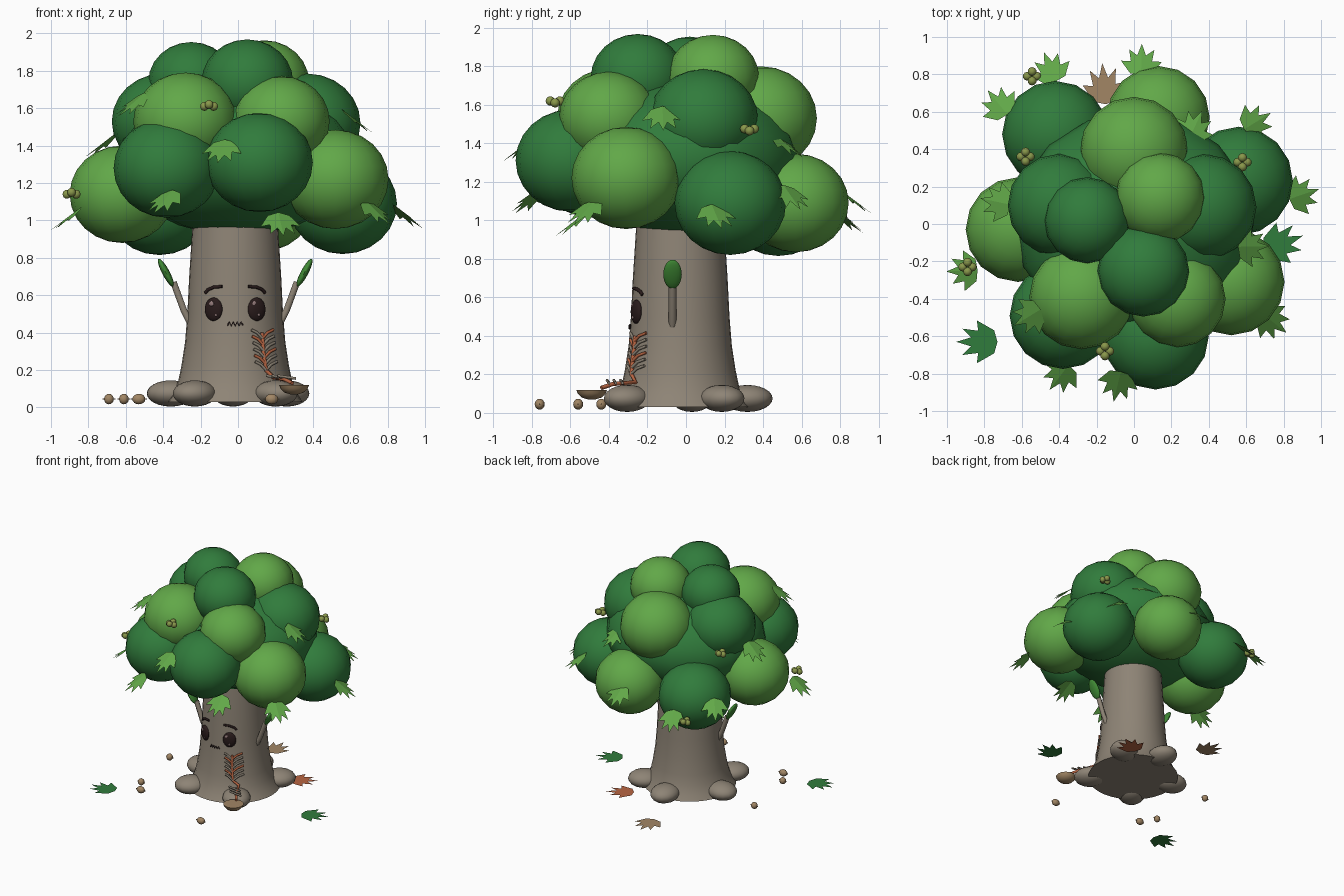
import bpy, bmesh, math, random
from mathutils import Matrix, Vector

random.seed(4)
if "Cube" in bpy.data.objects:
    bpy.data.objects.remove(bpy.data.objects["Cube"])


def material(name, rgb):
    m = bpy.data.materials.new(name)
    m.use_nodes = True
    m.diffuse_color = (*rgb, 1)
    m.node_tree.nodes["Principled BSDF"].inputs["Base Color"].default_value = (*rgb, 1)
    return m


DARK = material("dark_green", (.03, .2, .045))
LIGHT = material("light_green", (.12, .39, .065))
BARK = material("bark", (.27, .23, .18))
BLACK = material("eye_brown", (.022, .011, .011))
SHINE = material("eye_shine", (.3, .2, .2))
OLIVE = material("berry_olive", (.25, .31, .07))
TAN = material("nut_tan", (.36, .24, .13))
RUST = material("rust", (.48, .13, .055))
SPROUT = material("sprout_green", (.05, .25, .035))


def finish(name, bm, mat, smooth=True):
    me = bpy.data.meshes.new(name)
    bmesh.ops.recalc_face_normals(bm, faces=bm.faces)
    bm.to_mesh(me)
    bm.free()
    me.materials.append(mat)
    if smooth:
        me.shade_smooth()
        me.set_sharp_from_angle(angle=math.radians(50))
    ob = bpy.data.objects.new(name, me)
    bpy.context.collection.objects.link(ob)
    return ob


def ball(name, loc, size, mat, rot=None, seg=16, rings=12):
    bm = bmesh.new()
    bmesh.ops.create_uvsphere(bm, u_segments=seg, v_segments=rings, radius=1)
    turn = rot.to_4x4() if rot else Matrix()
    bm.transform(Matrix.Translation(loc) @ turn @ Matrix.Diagonal((*size, 1)))
    return finish(name, bm, mat)


def lathe(name, profile, centre, mat, seg=32):
    bm = bmesh.new()
    rows = []
    for r, z in profile:
        ring = [math.tau * i / seg for i in range(seg)]
        rows.append([bm.verts.new((centre[0] + r * math.cos(a),
                                   centre[1] + r * math.sin(a), z)) for a in ring])
    for low, high in zip(rows, rows[1:]):
        for i in range(seg):
            j = (i + 1) % seg
            bm.faces.new((low[i], low[j], high[j], high[i]))
    bm.faces.new(rows[0])
    bm.faces.new(rows[-1])
    return finish(name, bm, mat)


def tube(name, points, radius, mat):
    cu = bpy.data.curves.new(name, "CURVE")
    cu.dimensions = "3D"
    cu.bevel_depth = radius
    cu.bevel_resolution = 1
    cu.use_fill_caps = True
    sp = cu.splines.new("POLY")
    sp.points.add(len(points) - 1)
    for p, co in zip(sp.points, points):
        p.co = (*co, 1)
    cu.materials.append(mat)
    ob = bpy.data.objects.new(name, cu)
    bpy.context.collection.objects.link(ob)
    return ob


# Pointed leaf: two halves meeting at the midrib
HALF = [(.28, .08), (.52, .5), (.27, .47), (.32, .85), (.11, .64)]


def leaf(name, pos, azimuth, droop, mat, size=.22, fold=.15):
    bm = bmesh.new()
    base, tip = bm.verts.new((0, -.5, 0)), bm.verts.new((0, .5, 0))
    for s in (1, -1):
        side = [bm.verts.new((s * u, v - .5, -fold * u)) for u, v in HALF]
        bm.faces.new([base] + side + [tip])
    along = Vector((math.cos(azimuth) * math.cos(droop),
                    math.sin(azimuth) * math.cos(droop), -math.sin(droop)))
    across = along.cross(Vector((0, 0, 1))).normalized()
    rot = Matrix((across, along, across.cross(along))).transposed().to_4x4()
    bm.transform(Matrix.Translation(pos) @ rot @ Matrix.Scale(size, 4))
    return finish(name, bm, mat, smooth=False)


# Trunk and roots
CX, CY = -.015, -.03
PROFILE = [(.36, .03), (.335, .07), (.305, .14), (.288, .22), (.268, .35),
           (.256, .5), (.246, .7), (.232, .92), (.22, 1.1)]
lathe("trunk", PROFILE, (CX, CY), BARK)
for i, deg in enumerate((38, 92, 170, 232, 308)):
    a = math.radians(deg)
    ball(f"root_{i}", (CX + .35 * math.cos(a), CY + .35 * math.sin(a), .075),
         (.13, .11, .07), BARK, Matrix.Rotation(a, 3, "Z"))


def on_trunk(x, z, lift=0.0):
    """Point on the front of the trunk."""
    for (r0, z0), (r1, z1) in zip(PROFILE, PROFILE[1:]):
        if z0 <= z <= z1:
            r = r0 + (r1 - r0) * (z - z0) / (z1 - z0)
    return Vector((x, CY - math.sqrt(r * r - (x - CX) ** 2) - lift, z))


# Canopy
ball("canopy_core", (0, 0, 1.33), (.64, .6, .41), DARK)
CLUMPS = [
    (-.25, .02, 1.74, .23, DARK), (.14, .14, 1.74, .24, LIGHT), (.05, -.25, 1.74, .245, DARK),
    (0, .39, 1.53, .29, LIGHT), (.37, .09, 1.52, .285, DARK), (.23, -.4, 1.53, .26, LIGHT),
    (-.28, -.39, 1.53, .28, LIGHT), (-.4, .1, 1.53, .275, DARK),
    (-.42, .48, 1.08, .285, DARK), (.13, .57, 1.09, .275, LIGHT), (.56, .23, 1.09, .29, DARK),
    (.52, -.31, 1.22, .285, LIGHT), (.115, -.6, 1.31, .285, DARK), (-.38, -.49, 1.28, .285, DARK),
    (-.62, -.03, 1.14, .28, LIGHT)]
for i, (x, y, z, r, mat) in enumerate(CLUMPS):
    ball(f"canopy_clump_{i}", (x, y, z), (r, r, r * .93), mat)

# Leaves on the canopy
LEAVES = [(-.09, -.87, 1.37), (-.4, -.82, 1.1), (.75, -.53, 1.04), (-.57, -.5, 1.62),
          (-.92, -.25, 1.01), (-.74, .12, 1.4), (.64, -.12, 1.53), (.91, .16, 1.02),
          (.33, .53, 1.39), (.66, .55, 1.12), (.04, .88, 1.1), (-.45, .84, 1.0),
          (-.73, .65, 1.1), (.23, -.6, .98)]
for i, p in enumerate(LEAVES):
    turn = math.atan2(p[1], p[0]) + random.uniform(-.25, .25)
    leaf(f"canopy_leaf_{i}", p, turn, .65, LIGHT, .21)

# Fallen leaves
for i, (x, y, deg, mat) in enumerate([(-.84, -.63, 180, DARK), (.8, -.1, 20, DARK),
                                      (-.16, .75, 95, TAN), (.36, .38, 30, RUST)]):
    leaf(f"fallen_leaf_{i}", (x, y, .004), math.radians(deg), 0, mat, .22, 0)

# Berry clusters
for i, c in enumerate([(-.58, .36, 1.43), (.58, .33, 1.465), (-.155, -.68, 1.61),
                       (-.89, -.23, 1.14), (-.545, .79, 1.0)]):
    for k, off in enumerate([(.025, 0, 0), (-.025, 0, 0), (0, .025, .01), (0, -.025, .01)]):
        ball(f"berry_{i}_{k}", Vector(c) + Vector(off), (.024,) * 3, OLIVE, seg=10, rings=8)

# Twig arms with a leaf each
for side, name in ((1, "left"), (-1, "right")):
    def arm(x, z):
        return (CX + side * x, -.07, z)
    tube(f"{name}_arm", [arm(.23, .43), arm(.275, .52), arm(.33, .67)], .02, BARK)
    ball(f"{name}_arm_leaf", arm(.37, .72), (.02, .048, .085), SPROUT,
         Matrix.Rotation(side * math.radians(28), 3, "Y"))

# Face
for side, name in ((1, "left"), (-1, "right")):
    x = CX + side * .115
    eye = on_trunk(x, .525)
    yaw = Matrix.Rotation(side * .45, 3, "Z")
    ball(f"{name}_eye", eye, (.052, .022, .063), BLACK, yaw)
    for k, (dx, dz, r) in enumerate([(-.012, .03, .014), (.012, -.03, .008)]):
        ball(f"{name}_eye_shine_{k}", eye + Vector((dx, -.02, dz)), (r, .006, r), SHINE,
             yaw, 10, 8)
    brow = [(.16, .612), (.145, .63), (.115, .643), (.07, .647)]
    tube(f"{name}_brow", [on_trunk(CX + side * u, z, .004) for u, z in brow], .009, BLACK)
tube("mouth", [on_trunk(CX - .042 + .0105 * i, .438 + .018 * (i % 2), .003)
               for i in range(9)], .005, BLACK)

# Frond growing up the trunk: rust stem with paired side twigs
stem = [on_trunk(x, z, .012) for x, z in [(.13, .4), (.135, .3), (.15, .2), (.19, .16)]]
tube("frond_stem", stem + [Vector((.25, -.38, .15)), Vector((.29, -.44, .13))], .011, RUST)
for i in range(6):
    z = .2 + .034 * i
    x = .15 - .02 * i / 5
    for side in (1, -1):
        twig = [on_trunk(x, z, .016), on_trunk(x + side * .028, z + .03, .014),
                on_trunk(x + side * .058, z + .045, .01)]
        tube(f"frond_twig_{i}_{side}", twig, .008, RUST if (i + side) % 3 == 0 else BARK)
for k in range(3):
    y = -.33 - .035 * k
    tube(f"frond_cross_twig_{k}", [(.15 + .03 * k, y - .01, .17), (.25 + .03 * k, y, .155)],
         .008, BARK)

# Nut cup and scattered nuts
lathe("nut_cup", [(.02, .07), (.052, .08), (.072, .1), (.08, .12)], (.3, -.49), TAN, 16)
for i, (x, y) in enumerate([(-.69, .06), (-.61, -.44), (-.53, -.56), (.18, -.76)]):
    r = .035 if i > 1 else .026
    ball(f"nut_{i}", (x, y, .045), (r, .026, .028), TAN, seg=12, rings=8)
    tube(f"nut_stem_{i}", [(x - r - .008, y, .045), (x + r + .008, y, .045)], .004, TAN)
